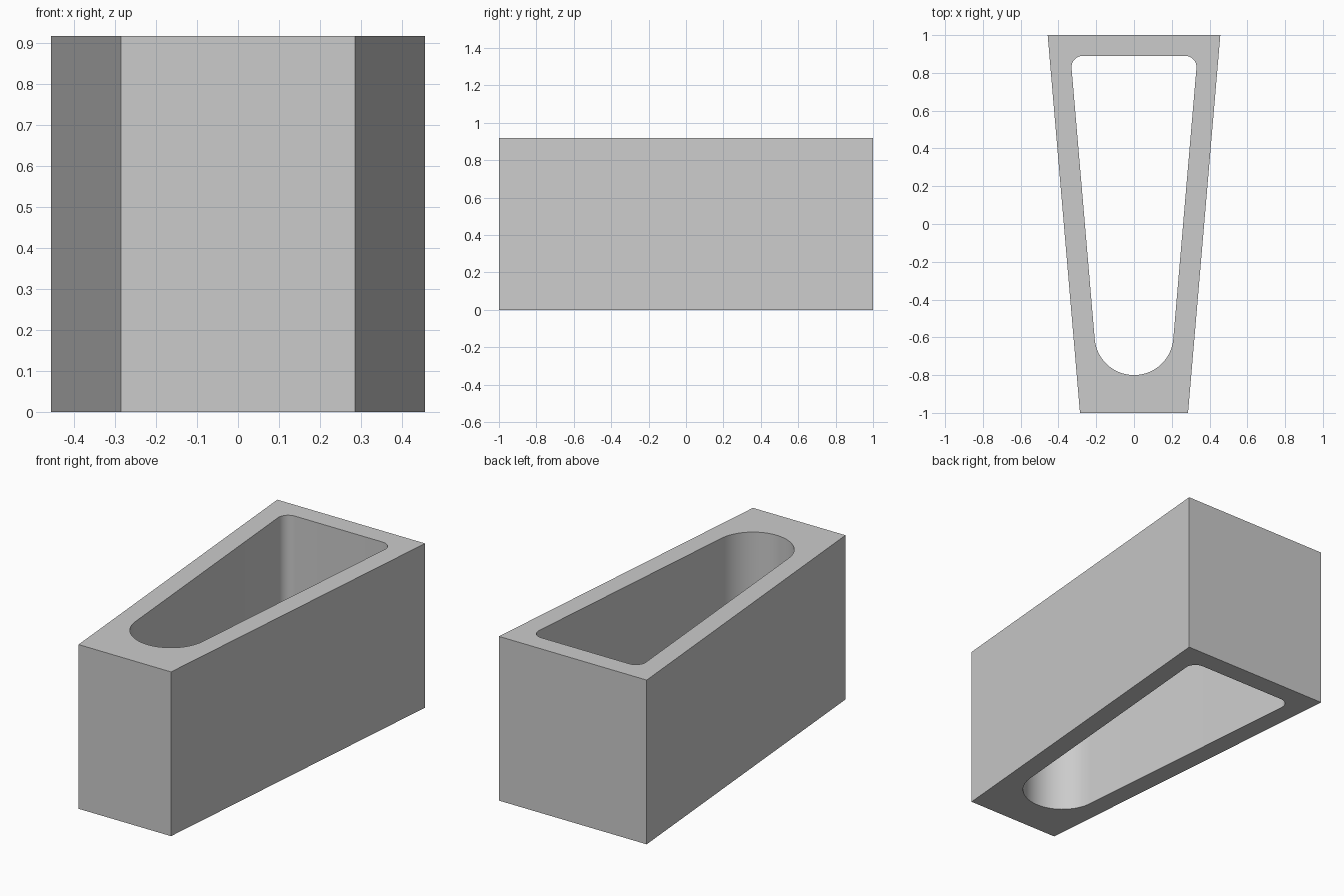
import bpy
import bmesh
from math import atan, hypot, pi, sin, cos

cube = bpy.data.objects.get("Cube")
if cube:
    bpy.data.objects.remove(cube, do_unlink=True)

HEIGHT = 0.918
FRONT_HALF, BACK_HALF = 0.286, 0.457
WALL = 0.111
FRONT_END, BACK_END = -0.8, 0.89
CORNER_RADIUS = 0.06

slope = (BACK_HALF - FRONT_HALF) / 2
tilt = atan(slope)
stretch = hypot(1, slope)
inner_mid = (FRONT_HALF + BACK_HALF) / 2 - WALL * stretch


def arc(cx, cy, radius, start, end, steps):
    angles = [start + (end - start) * i / steps for i in range(steps + 1)]
    return [(cx + radius * cos(a), cy + radius * sin(a)) for a in angles]


def mirrored(half):
    """Close a right-hand outline by mirroring it across x = 0."""
    return half + [(-x, y) for x, y in reversed(half) if abs(x) > 1e-5]


# Tapered outer outline
outer = mirrored([(FRONT_HALF, -1), (BACK_HALF, 1)])

# Opening: full round at the narrow end, small fillets at the wide end
nose_radius = (inner_mid + slope * FRONT_END) / (stretch - slope)
nose = arc(0, FRONT_END + nose_radius, nose_radius, -pi / 2, -tilt, 20)
corner_y = BACK_END - CORNER_RADIUS
corner_x = inner_mid + slope * corner_y - CORNER_RADIUS * stretch
corner = arc(corner_x, corner_y, CORNER_RADIUS, -tilt, pi / 2, 12)
opening = mirrored(nose + corner)

# Fill between the two outlines and extrude upwards
bm = bmesh.new()
for outline in (outer, opening):
    verts = [bm.verts.new((x, y, 0)) for x, y in outline]
    for i, v in enumerate(verts):
        bm.edges.new((v, verts[i - 1]))
bmesh.ops.triangle_fill(bm, use_beauty=True, use_dissolve=False, edges=bm.edges[:])
raised = bmesh.ops.extrude_face_region(bm, geom=bm.faces[:], use_keep_orig=True)
bmesh.ops.translate(bm, vec=(0, 0, HEIGHT),
                    verts=[g for g in raised["geom"] if isinstance(g, bmesh.types.BMVert)])
bmesh.ops.recalc_face_normals(bm, faces=bm.faces[:])
mesh = bpy.data.meshes.new("tapered_sleeve")
bm.to_mesh(mesh)
bm.free()

sleeve = bpy.data.objects.new("tapered_sleeve", mesh)
bpy.context.collection.objects.link(sleeve)

# Plain grey finish
grey = bpy.data.materials.new("plain_grey")
grey.use_nodes = True
colour = (0.6, 0.6, 0.6, 1)
grey.diffuse_color = colour
grey.node_tree.nodes["Principled BSDF"].inputs["Base Color"].default_value = colour
mesh.materials.append(grey)

bpy.ops.object.select_all(action="DESELECT")
sleeve.select_set(True)
bpy.context.view_layer.objects.active = sleeve
bpy.ops.object.shade_smooth_by_angle(angle=pi / 6)
